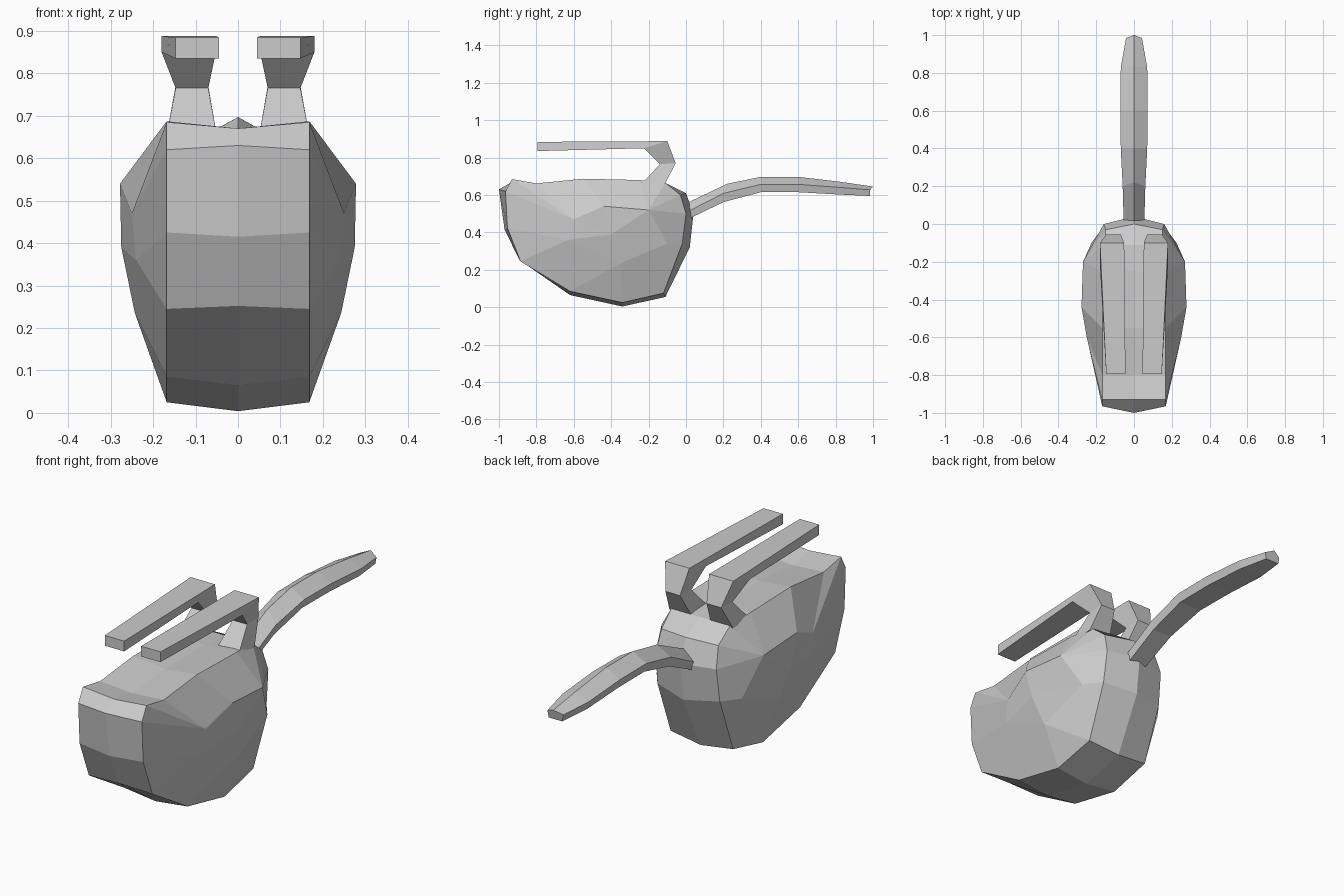
import bpy, bmesh

if "Cube" in bpy.data.objects:
    bpy.data.objects.remove(bpy.data.objects["Cube"])


def make(name, verts, faces, mirror=False):
    bm = bmesh.new()
    vs = [bm.verts.new(v) for v in verts]
    for f in faces:
        f = list(dict.fromkeys(f))          # collapse repeated corners
        if len(f) > 2:
            bm.faces.new([vs[i] for i in f])
    if mirror:
        bmesh.ops.mirror(bm, geom=bm.verts[:] + bm.edges[:] + bm.faces[:],
                         axis='X', merge_dist=0.001)
    bmesh.ops.recalc_face_normals(bm, faces=bm.faces[:])
    me = bpy.data.meshes.new(name)
    bm.to_mesh(me)
    bm.free()
    ob = bpy.data.objects.new(name, me)
    bpy.context.collection.objects.link(ob)
    return ob


def loft(name, rings):
    n, m = len(rings[0]), len(rings)
    faces = [(i * n + j, i * n + (j + 1) % n, (i + 1) * n + (j + 1) % n, (i + 1) * n + j)
             for i in range(m - 1) for j in range(n)]
    faces += [tuple(range(n)), tuple(range((m - 1) * n, m * n))]
    return make(name, [p for r in rings for p in r], faces)


# Body: centre profile (y, z) and strip edge (x, y, z), then a faceted bulging side
profile = [
    (-1.0, .63, .168, -.965, .62), (-.97, .415, .168, -.955, .425),
    (-.89, .252, .168, -.885, .245), (-.62, .065, .168, -.62, .085),
    (-.34, .004, .168, -.34, .025), (-.11, .055, .165, -.12, .075),
    (.02, .32, .165, -.02, .34), (.04, .5, .16, .0, .5),
    (.0, .61, .15, -.03, .6), (-.11, .665, .155, -.11, .665),
    (-.25, .67, .168, -.25, .68), (-.55, .67, .168, -.55, .687),
    (-.8, .65, .168, -.8, .662), (-.93, .67, .168, -.93, .685)]
side = {'A': (.25, -.6, .47), 'B': (.278, -.44, .54), 'C': (.27, -.2, .52),
        'E': (.24, -.63, .36), 'F': (.243, -.35, .235), 'G': (.225, -.1, .34),
        'D': (.275, -.4, .39)}
links = "AEEFFFGCCCCBAA"
n = len(profile)
keys = list(side)
verts = [(0, p[0], p[1]) for p in profile] + [p[2:] for p in profile] + list(side.values())
faces = []
for i in range(n):
    k = (i + 1) % n
    a, b = (2 * n + keys.index(links[q]) for q in (i, k))
    faces.append((i, k, n + k, n + i))
    faces.append((n + i, n + k, b, a))
    faces.append((a, b, 2 * n + keys.index('D')))
faces = [f for f in faces if len(set(f)) > 2]
make("body", verts, faces, mirror=True)

# Bent arms: each row is x range, front/inner (y, z), back/outer (y, z)
arm = [(.05, .168, -.24, .655, -.115, .655),
       (.07, .147, -.14, .765, -.055, .77),
       (.052, .18, -.225, .85, -.10, .888),
       (.045, .147, -.795, .835, -.795, .884)]
for name, s in (("right_arm", 1), ("left_arm", -1)):
    loft(name, [[(s * a, yi, zi), (s * b, yi, zi), (s * b, yo, zo), (s * a, yo, zo)]
                for a, b, yi, zi, yo, zo in arm])

# Rear handle: y of underside, y of ridge, bottom z, ridge z, half width
handle = [(.02, .0, .475, .555, .055), (.2, .22, .562, .66, .06),
          (.4, .4, .615, .697, .07), (.6, .6, .615, .697, .072),
          (.83, .83, .602, .67, .07), (.985, 1.0, .595, .645, .042)]
loft("handle", [[(0, yt, t), (w, yb, b + .025 + .3 * (t - b - .025)), (.85 * w, yb, b),
                 (-.85 * w, yb, b), (-w, yb, b + .025 + .3 * (t - b - .025))]
                for yb, yt, b, t, w in handle])
